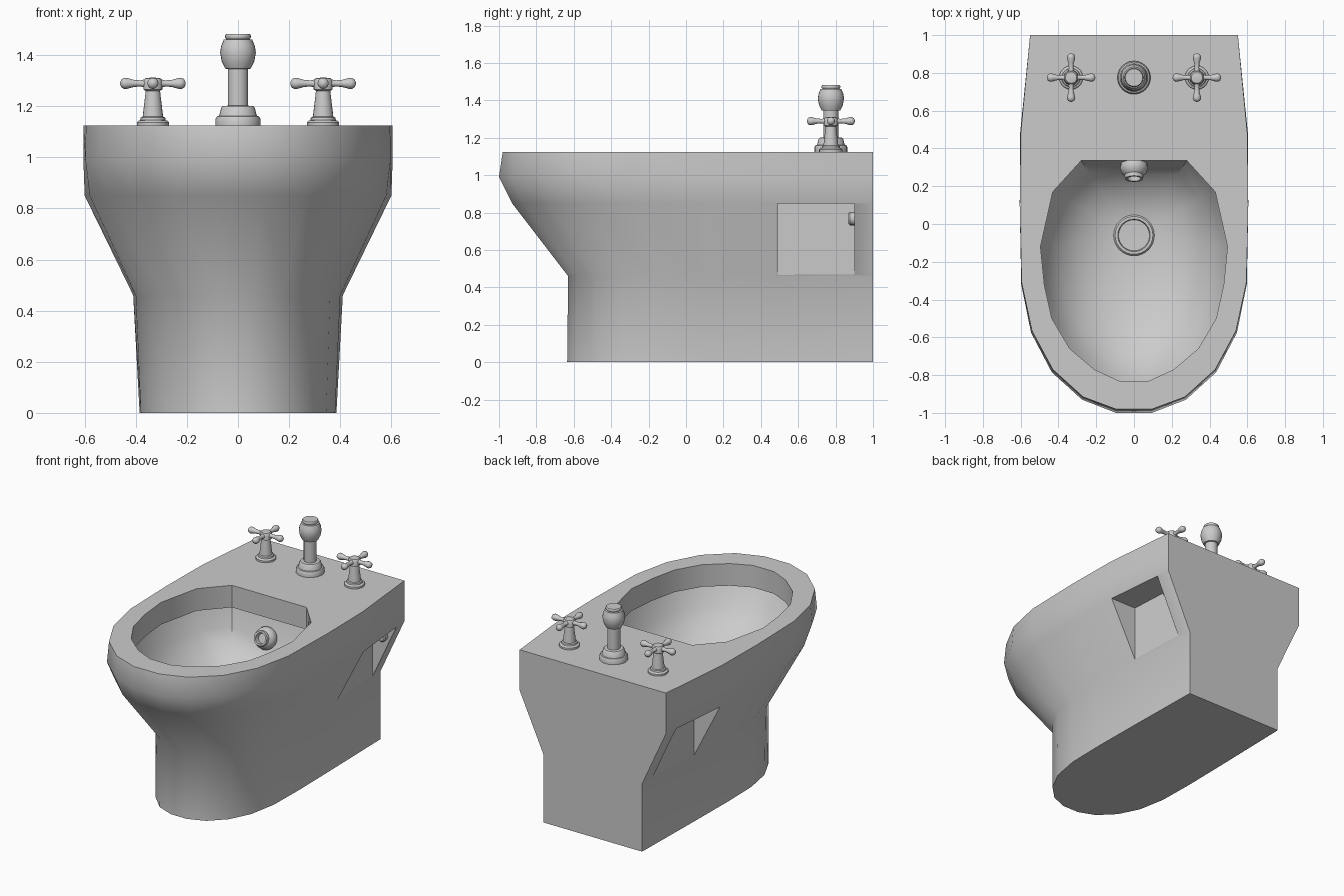
import bpy, bmesh, math
from mathutils import Vector, Matrix

if "Cube" in bpy.data.objects:
    bpy.data.objects.remove(bpy.data.objects["Cube"])

ceramic = bpy.data.materials.new("light grey")
ceramic.diffuse_color = (0.6, 0.6, 0.6, 1)
ceramic.use_nodes = True
ceramic.node_tree.nodes["Principled BSDF"].inputs["Base Color"].default_value = ceramic.diffuse_color
TOP = 1.125


def finish(name, bm, angle=40):
    bmesh.ops.recalc_face_normals(bm, faces=bm.faces)
    mesh = bpy.data.meshes.new(name)
    bm.to_mesh(mesh)
    bm.free()
    mesh.materials.append(ceramic)
    ob = bpy.data.objects.new(name, mesh)
    bpy.context.collection.objects.link(ob)
    smooth(ob, angle)
    return ob


def smooth(ob, angle=40):
    bpy.ops.object.select_all(action='DESELECT')
    bpy.context.view_layer.objects.active = ob
    ob.select_set(True)
    bpy.ops.object.shade_smooth_by_angle(angle=math.radians(angle))


def ring(bm, half, z):
    """Closed loop from a right-hand half outline running back to front."""
    pts = half + [(-x, y) for x, y in reversed(half)]
    return [bm.verts.new((x, y, z)) for x, y in pts]


def skin(bm, rings):
    for a, b in zip(rings, rings[1:]):
        n = len(a)
        for i in range(n):
            j = (i + 1) % n
            bm.faces.new((a[i], a[j], b[j], b[i]))


def lathe(name, profile, loc, axis=(0, 0, 1), steps=20):
    """Revolve (radius, height) points around an axis through loc."""
    bm = bmesh.new()
    rot = Vector((0, 0, 1)).rotation_difference(Vector(axis)).to_matrix()
    rings = []
    for r, h in profile:
        rings.append([bm.verts.new(Vector(loc) + rot @ Vector((
            r * math.cos(2 * math.pi * i / steps),
            r * math.sin(2 * math.pi * i / steps), h))) for i in range(steps)])
    skin(bm, rings)
    bm.faces.new(rings[0])
    bm.faces.new(rings[-1])
    return finish(name, bm)


# Body outlines from floor to rim
foot = [(.37, 1), (.38, .48), (.385, .1), (.38, -.16), (.345, -.35),
        (.275, -.49), (.175, -.59), (.06, -.635)]
waist = [(.37, 1), (.40, .48), (.41, .1), (.40, -.15), (.36, -.34),
         (.285, -.48), (.18, -.58), (.06, -.63)]
belly = [(.55, 1), (.60, .48), (.60, .1), (.58, -.28), (.515, -.53),
         (.41, -.73), (.26, -.87), (.09, -.93)]
bulge = [(.55, 1), (.603, .48), (.605, .1), (.597, -.32), (.545, -.575),
         (.435, -.785), (.275, -.93), (.095, -1)]
rim = [(.55, 1), (.60, .48), (.605, .1), (.595, -.31), (.54, -.565),
       (.43, -.77), (.27, -.915), (.095, -.98)]
opening = [(.28, .335), (.43, .17), (.495, -.12), (.475, -.32), (.435, -.5),
           (.34, -.66), (.21, -.77), (.08, -.83)]
DRAIN_Y = -.06


def bowl(s):
    return [(x * s, DRAIN_Y + (y - DRAIN_Y) * s) for x, y in opening]


# Body with rim and hollow bowl as one shell
bm = bmesh.new()
levels = [(foot, 0), (waist, .46), (belly, .85), (bulge, .99), (rim, TOP),
          (opening, TOP), (opening, .975), (bowl(1.05), .97), (bowl(.96), .85),
          (bowl(.82), .745), (bowl(.6), .66), (bowl(.36), .615), (bowl(.15), .6)]
rings = [ring(bm, half, z) for half, z in levels]
skin(bm, rings)
bm.faces.new(rings[0])
bm.faces.new(rings[-1])
body = finish("body", bm)

# Side recesses, open at the sloping flank
for s in (1, -1):
    bm = bmesh.new()
    foot_print = [(.403, .49), (.381, .9), (.9, .9), (.9, .49)]
    skin(bm, [[bm.verts.new((s * x, y, z)) for x, y in foot_print] for z in (.45, .848)])
    bm.verts.ensure_lookup_table()
    bm.faces.new(bm.verts[:4])
    bm.faces.new(bm.verts[4:])
    cutter = finish("recess_cutter", bm)
    cutter.hide_render = True
    mod = body.modifiers.new("recess", 'BOOLEAN')
    mod.operation = 'DIFFERENCE'
    mod.solver = 'EXACT'
    mod.object = cutter
    # keep the cut ahead of the smoothing
    body.modifiers.move(len(body.modifiers) - 1, 0)
    bpy.context.view_layer.objects.active = body
    bpy.ops.object.modifier_apply(modifier=mod.name)
    bpy.data.objects.remove(cutter)
    # Fixing bolt on the rear wall of the recess
    lathe("fixing_bolt", [(.036, 0), (.036, .025), (.028, .033)],
          (s * .46, .902, .768), (0, -1, 0), 16)
smooth(body)

# Drain ring and plug
lathe("drain", [(.108, -.01), (.108, .012), (.1, .02), (.086, .02),
                (.082, .008), (.02, .006)], (0, DRAIN_Y, .6), steps=32)

# Spray nozzle on the rear bowl wall
lathe("nozzle", [(.05, -.05), (.07, -.01), (.074, .015), (.066, .04), (.05, .055),
                 (.048, .075), (.036, .075), (.032, .045), (.005, .045)],
      (0, .31, .85), (0, -.94, .34))

# Central diverter column
lathe("diverter", [(.088, 0), (.088, .025), (.082, .035), (.074, .037), (.066, .068),
                   (.06, .075), (.04, .077), (.04, .22), (.05, .222), (.064, .25),
                   (.07, .285), (.066, .31), (.056, .335), (.046, .337),
                   (.05, .343), (.05, .352), (.046, .357)], (0, .775, TOP), steps=24)

# Cross handled taps
arm = [(.018, .02), (.012, .05), (.014, .075), (.021, .1), (.022, .112),
       (.016, .123), (.004, .128)]
for s in (1, -1):
    lathe("tap_stem", [(.063, 0), (.063, .012), (.057, .018), (.05, .02), (.048, .03),
                       (.04, .034), (.028, .135), (.037, .14), (.037, .175),
                       (.03, .184), (.006, .187)], (s * .333, .775, TOP))
    for d in ((1, 0, 0), (0, 1, 0), (-1, 0, 0), (0, -1, 0)):
        lathe("tap_arm", arm, (s * .333, .775, TOP + .164), d, 12)
